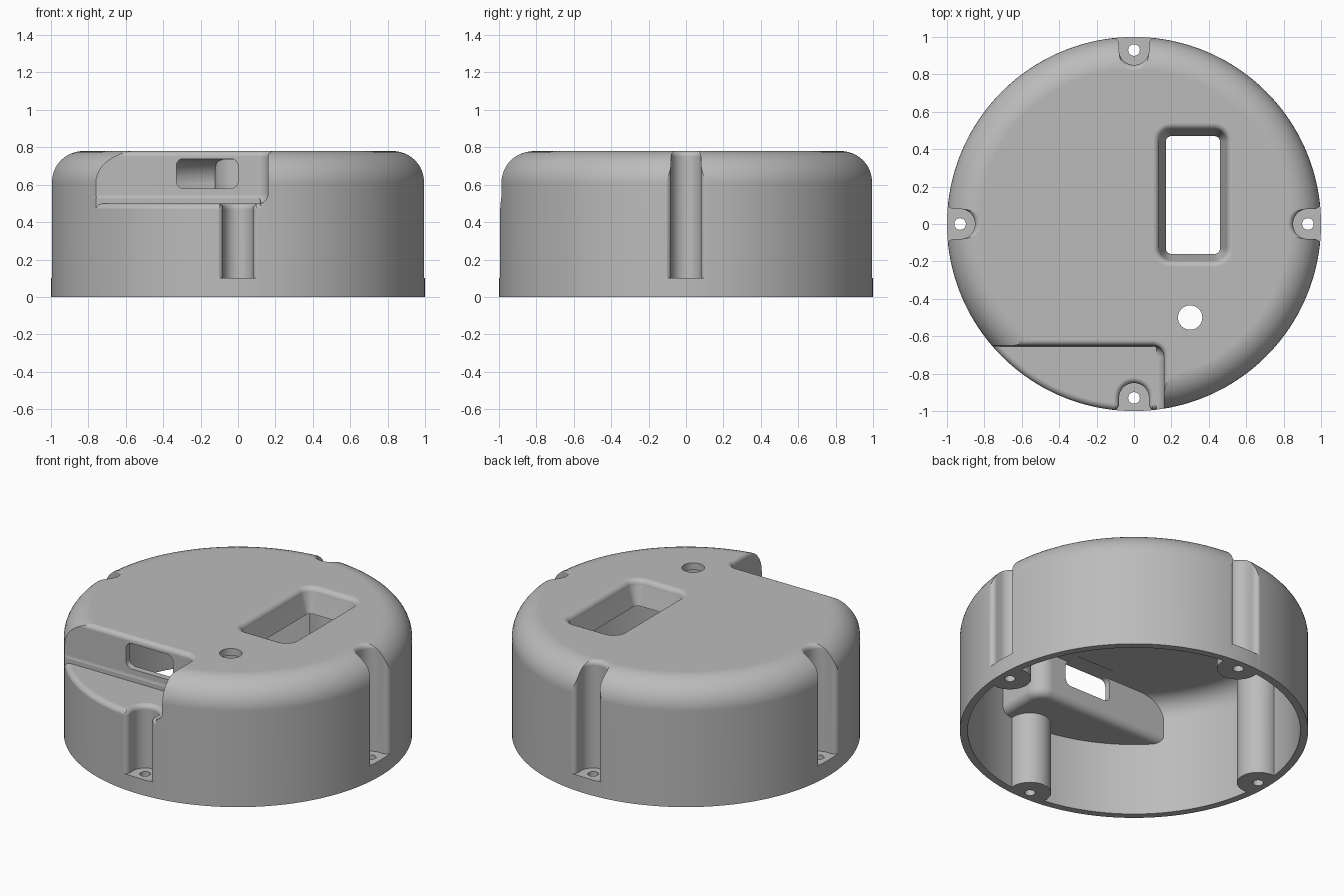
import bpy, bmesh
from math import sin, cos, pi, radians

cube = bpy.data.objects.get("Cube")
if cube:
    bpy.data.objects.remove(cube, do_unlink=True)

grey = bpy.data.materials.new("matte grey")
grey.use_nodes = True
grey.diffuse_color = (0.5, 0.5, 0.5, 1)
grey.node_tree.nodes["Principled BSDF"].inputs["Base Color"].default_value = (0.5, 0.5, 0.5, 1)

TOP, FLOOR, WALL = 0.78, 0.5, 0.045


def steps(n=8):
    return [pi / 2 * i / n for i in range(n + 1)]


# Outlines: each returns a function giving a 2D loop grown by an offset
def circle(x, y, r, n=48):
    return lambda o: [(x + (r + o) * cos(2 * pi * i / n), y + (r + o) * sin(2 * pi * i / n))
                      for i in range(n)]


def rounded_rect(x0, x1, y0, y1, r):
    def loop(o):
        q = max(r + o, 0.004)
        corners = [(x1 + o - q, y1 + o - q), (x0 - o + q, y1 + o - q),
                   (x0 - o + q, y0 - o + q), (x1 + o - q, y0 - o + q)]
        return [(cx + q * cos(k * pi / 2 + t), cy + q * sin(k * pi / 2 + t))
                for k, (cx, cy) in enumerate(corners) for t in steps(6)]
    return loop


def pocket_outline(turn):
    # U-shaped channel that flares where it leaves the outer wall
    def loop(o):
        r, f = 0.08, 0.03
        side = [(1.1, r + f + o)]
        side += [(0.965 + f * sin(t), r + f - f * cos(t) + o) for t in reversed(steps(5))]
        arc = [(0.93 - (r + o) * sin(t), (r + o) * cos(t)) for t in steps(10)]
        half = side + arc
        pts = half + [(u, -v) for u, v in reversed(half[:-1])]
        c, s = cos(turn), sin(turn)
        return [(u * c - v * s, u * s + v * c) for u, v in pts]
    return loop


# Layer helpers: lists of (height, outline offset)
def dome(z, r):
    return [(z - r + r * sin(t), r * cos(t) - r) for t in steps(12)]


def flare(z, r):
    return [(z - r + r * sin(t), r - r * cos(t)) for t in steps()]


def bowl(z, r):
    return [(z + r - r * cos(t), r * sin(t) - r) for t in steps()]


def loft(name, outline, layers):
    bm = bmesh.new()
    rings = [[bm.verts.new((x, y, z)) for x, y in outline(o)] for z, o in layers]
    n = len(rings[0])
    for a, b in zip(rings, rings[1:]):
        for i in range(n):
            j = (i + 1) % n
            bm.faces.new((a[i], a[j], b[j], b[i]))
    bm.faces.new(rings[0][::-1])
    bm.faces.new(rings[-1])
    bmesh.ops.recalc_face_normals(bm, faces=bm.faces)
    me = bpy.data.meshes.new(name)
    bm.to_mesh(me)
    bm.free()
    me.materials.append(grey)
    ob = bpy.data.objects.new(name, me)
    bpy.context.collection.objects.link(ob)
    return ob


def activate(ob):
    bpy.ops.object.select_all(action='DESELECT')
    ob.select_set(True)
    bpy.context.view_layer.objects.active = ob


def cut(target, cutter):
    activate(target)
    mod = target.modifiers.new("cut", 'BOOLEAN')
    mod.operation, mod.solver, mod.object = 'DIFFERENCE', 'EXACT', cutter
    bpy.ops.object.modifier_apply(modifier=mod.name)
    bpy.data.objects.remove(cutter, do_unlink=True)


# Round shell with a softened top edge
housing = loft("housing", circle(0, 0, 1, 160), [(0, 0)] + dome(TOP, 0.17))

# Inner cavity, leaving the posts, recess walls and window frame solid
cavity = loft("cavity", circle(0, 0, 1 - WALL, 160), [(-0.1, 0)] + dome(TOP - WALL, 0.13))
notch = rounded_rect(-1.5, 0.16, -1.5, -0.65, 0.06)
window = rounded_rect(0.17, 0.46, -0.16, 0.47, 0.03)
cut(cavity, loft("recess_walls", notch,
                 [(z - 0.04, o + 0.04) for z, o in bowl(FLOOR, 0.05)] + [(1, 0.04)]))
cut(cavity, loft("window_frame", window, [(0.63, 0.04), (1, 0.12)]))
for k in range(4):
    a = k * pi / 2
    cut(cavity, loft("post", circle(0.93 * cos(a), 0.93 * sin(a), 0.122), [(-0.2, 0), (1, 0)]))
cut(housing, cavity)

# Side recess with a rounded floor and a softened outer floor edge
cut(housing, loft("recess", notch, bowl(FLOOR, 0.05) + flare(TOP, 0.03) + [(1, 0.03)]))
floor_edge = loft("floor_edge", rounded_rect(-1.5, 0.12, -1.5, -0.65, 0.02), [(0.465, 0), (0.53, 0)])
cut(floor_edge, loft("floor_disc", circle(0, 0, 1.0005, 160), [(0, 0)] + dome(FLOOR, 0.035) ))
cut(housing, floor_edge)

# Screw pockets and screw holes
for k in range(4):
    a = k * pi / 2
    top = FLOOR if k == 3 else TOP
    cut(housing, loft("pocket", pocket_outline(a), [(0.1, 0)] + flare(top, 0.03) + [(top + 0.06, 0.03)]))
    cut(housing, loft("screw_hole", circle(0.93 * cos(a), 0.93 * sin(a), 0.031, 32), [(-0.1, 0), (0.15, 0)]))

# Sloped display window and button hole
cut(housing, loft("window", window,
                  [(0.5, 0), (0.63, 0)] + [(z, o + 0.035) for z, o in flare(TOP, 0.035)] + [(0.9, 0.07)]))
cut(housing, loft("button_hole", circle(0.3, -0.5, 0.065), [(0.5, 0), (0.9, 0)]))

# Connector slot through the recess wall
slot = loft("slot", rounded_rect(-0.33, 0, -0.74, -0.58, 0.04), [(-0.1, 0), (0.1, 0)])
slot.rotation_euler.x = radians(-90)
slot.location.y = -0.63
bpy.context.view_layer.update()
cut(housing, slot)

# Smooth shading with crisp edges
activate(housing)
bpy.ops.object.shade_smooth_by_angle(angle=radians(30))
weighted = housing.modifiers.new("weighted normals", 'WEIGHTED_NORMAL')
weighted.keep_sharp = True
